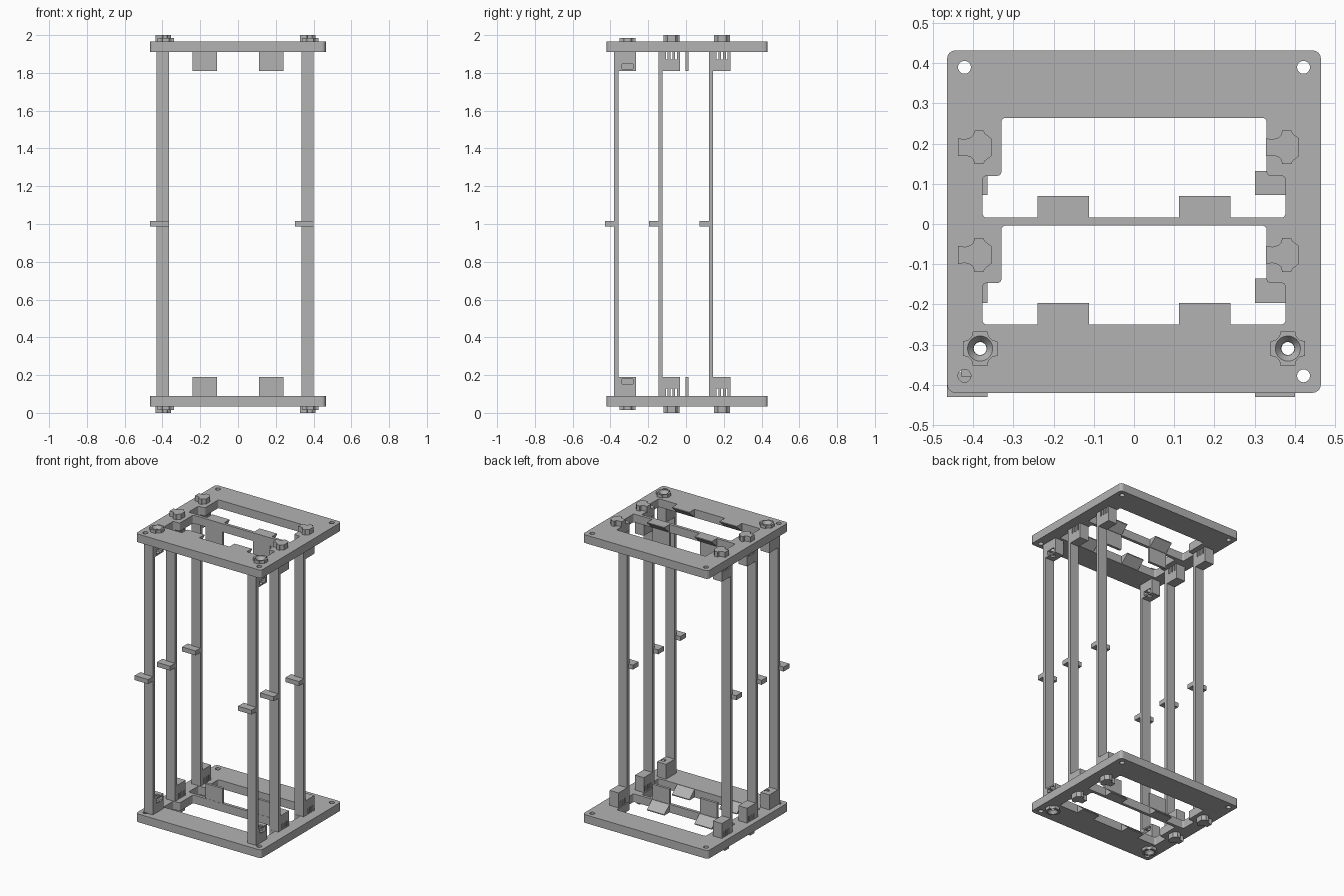
import bpy, bmesh, math

cube = bpy.data.objects.get("Cube")
if cube:
    bpy.data.objects.remove(cube, do_unlink=True)

grey = bpy.data.materials.new("plain grey")
grey.use_nodes = True
grey.diffuse_color = (0.45, 0.45, 0.45, 1)
grey.node_tree.nodes["Principled BSDF"].inputs["Base Color"].default_value = (0.45, 0.45, 0.45, 1)

MID = 1.0            # height of the mirror plane
LOW, HIGH = 0.91, 0.965   # top plate faces, measured from the mirror plane


def finish(bm, name):
    bmesh.ops.recalc_face_normals(bm, faces=bm.faces)
    mesh = bpy.data.meshes.new(name)
    bm.to_mesh(mesh)
    bm.free()
    mesh.materials.append(grey)
    ob = bpy.data.objects.new(name, mesh)
    ob.location.z = MID
    bpy.context.collection.objects.link(ob)
    return ob


def prism(name, pts, z0, z1, bevel=0):
    """Extrude an outline upwards, optionally rounding its upright edges."""
    bm = bmesh.new()
    face = bm.faces.new([bm.verts.new((x, y, z0)) for x, y in pts])
    top = bmesh.ops.extrude_face_region(bm, geom=[face])["geom"]
    bmesh.ops.translate(bm, verts=[v for v in top if isinstance(v, bmesh.types.BMVert)],
                        vec=(0, 0, z1 - z0))
    if bevel:
        upright = [e for e in bm.edges if abs(e.verts[0].co.z - e.verts[1].co.z) > 1e-5]
        bmesh.ops.bevel(bm, geom=upright, offset=bevel, segments=4, profile=0.5, affect='EDGES')
    return finish(bm, name)


def box(name, x, y, z, bevel=0):
    pts = [(x[0], y[0]), (x[1], y[0]), (x[1], y[1]), (x[0], y[1])]
    return prism(name, pts, z[0], z[1], bevel)


def extrude_x(name, pts, x0, x1):
    """Extrude a side outline of (y, z) points along x."""
    bm = bmesh.new()
    face = bm.faces.new([bm.verts.new((x0, y, z)) for y, z in pts])
    end = bmesh.ops.extrude_face_region(bm, geom=[face])["geom"]
    bmesh.ops.translate(bm, verts=[v for v in end if isinstance(v, bmesh.types.BMVert)],
                        vec=(x1 - x0, 0, 0))
    return finish(bm, name)


def cone(name, x, y, z0, z1, r0, r1):
    bm = bmesh.new()
    bmesh.ops.create_cone(bm, cap_ends=True, segments=32, radius1=r0, radius2=r1, depth=z1 - z0)
    bmesh.ops.translate(bm, verts=bm.verts, vec=(x, y, (z0 + z1) / 2))
    return finish(bm, name)


def cut(ob, cutters):
    """Bake boolean cuts into an object and drop the cutters."""
    for c in cutters:
        c.hide_render = True
        mod = ob.modifiers.new("cut", 'BOOLEAN')
        mod.operation, mod.solver, mod.object = 'DIFFERENCE', 'EXACT', c
    graph = bpy.context.evaluated_depsgraph_get()
    ob.data = bpy.data.meshes.new_from_object(ob.evaluated_get(graph))
    ob.modifiers.clear()
    for c in cutters:
        bpy.data.objects.remove(c, do_unlink=True)


def mirror(ob):
    """Repeat a top part at the bottom."""
    mod = ob.modifiers.new("mirror", 'MIRROR')
    mod.use_axis = (False, False, True)
    mod.use_mirror_merge = False


# End plates with two stepped windows and screw holes
plate = box("end_plate", (-0.465, 0.465), (-0.42, 0.432), (LOW, HIGH), 0.02)
holes = []
for y0, y1, y2 in ((0.016, 0.12, 0.264), (-0.25, -0.147, -0.004)):
    right = [(0.377, y0), (0.377, y1), (0.33, y1), (0.33, y2)]
    left = [(-x, y) for x, y in reversed(right)]
    holes.append(prism("window_cutter", right + left, LOW - 0.1, HIGH + 0.1, 0.01))
for x in (-0.422, 0.422):
    for y in (-0.378, 0.39):
        holes.append(cone("hole_cutter", x, y, LOW - 0.1, HIGH + 0.1, 0.016, 0.016))
for x in (-0.384, 0.382):
    holes.append(cone("hole_cutter", x, -0.31, LOW - 0.1, HIGH + 0.1, 0.017, 0.017))
cut(plate, holes)
mirror(plate)

# Lead-in ramps on the window edges, and guide tabs under the centre bar
for x in (-0.24, 0.112):
    for y in (0.014, -0.252):
        ramp = extrude_x("guide_ramp", [(y, LOW), (y, HIGH), (y + 0.056, HIGH),
                                        (y + 0.056, HIGH - 0.006)], x, x + 0.128)
        mirror(ramp)
    mirror(box("guide_tab", (x, x + 0.128), (-0.003, 0.014), (LOW - 0.1, LOW + 0.01)))

# Clip outline: straight stem, curved neck, wide head
half = [(-0.053, 0.022), (-0.036, 0.02), (-0.022, 0.024), (-0.015, 0.03), (-0.012, 0.042),
        (0.01, 0.042), (0.014, 0.034), (0.03, 0.022)]
clip_outline = half + [(x, -y) for x, y in reversed(half)]

# Screw boss outline: a disc with four square lugs
quarter = [(0.043, -0.018), (0.043, 0.018), (0.03, 0.021), (0.021, 0.03)]
boss_outline = []
for k in range(4):
    c, s = round(math.cos(k * math.pi / 2)), round(math.sin(k * math.pi / 2))
    boss_outline += [(x * c - y * s, x * s + y * c) for x, y in quarter]

# Six uprights, each a thin strip with a foot block at both ends
for side, x0 in (("right", -0.431), ("left", 0.335)):
    x1 = x0 + 0.066
    for row, y0 in (("front", -0.38), ("middle", -0.146), ("rear", 0.122)):
        label = side + "_" + row
        strip = box(label + "_upright", (x0, x1), (y0, y0 + 0.022), (-LOW, LOW))
        box(label + "_peg", (x0 - 0.034, x1), (y0 - 0.05, y0 + 0.01), (-0.014, 0.016))
        block = box(label + "_block", (x0, x1), (y0 + 0.001, y0 + 0.114), (LOW - 0.1, LOW))
        if row == "front":
            cx, cy = x0 + 0.048, -0.31
            # Nut slot and screw bore
            cut(block, [box("slot_cutter", (x0 + 0.015, x1 + 0.1), (cy - 0.03, cy + 0.03),
                            (0.82, 0.848)),
                        cone("bore_cutter", cx, cy, LOW - 0.2, LOW + 0.1, 0.016, 0.016)])
            boss = prism(label + "_boss", [(cx + x, cy + y) for x, y in boss_outline],
                         HIGH, HIGH + 0.02)
            cut(boss, [cone("sink_cutter", cx, cy, HIGH - 0.001, HIGH + 0.021, 0.016, 0.032)])
            mirror(boss)
        else:
            cx, cy = x0 + 0.046, y0 + 0.069
            # Spring slots below the clip
            cut(block, [box("slot_cutter", (x0 - 0.1, x1 + 0.1),
                            (cy + d - 0.005, cy + d + 0.005), (LOW - 0.04, LOW + 0.1))
                        for d in (-0.025, 0, 0.025)])
            clip = prism(label + "_clip", [(cx + x, cy + y) for x, y in clip_outline],
                         HIGH - 0.01, 1.0)
            mirror(clip)
        mirror(block)
